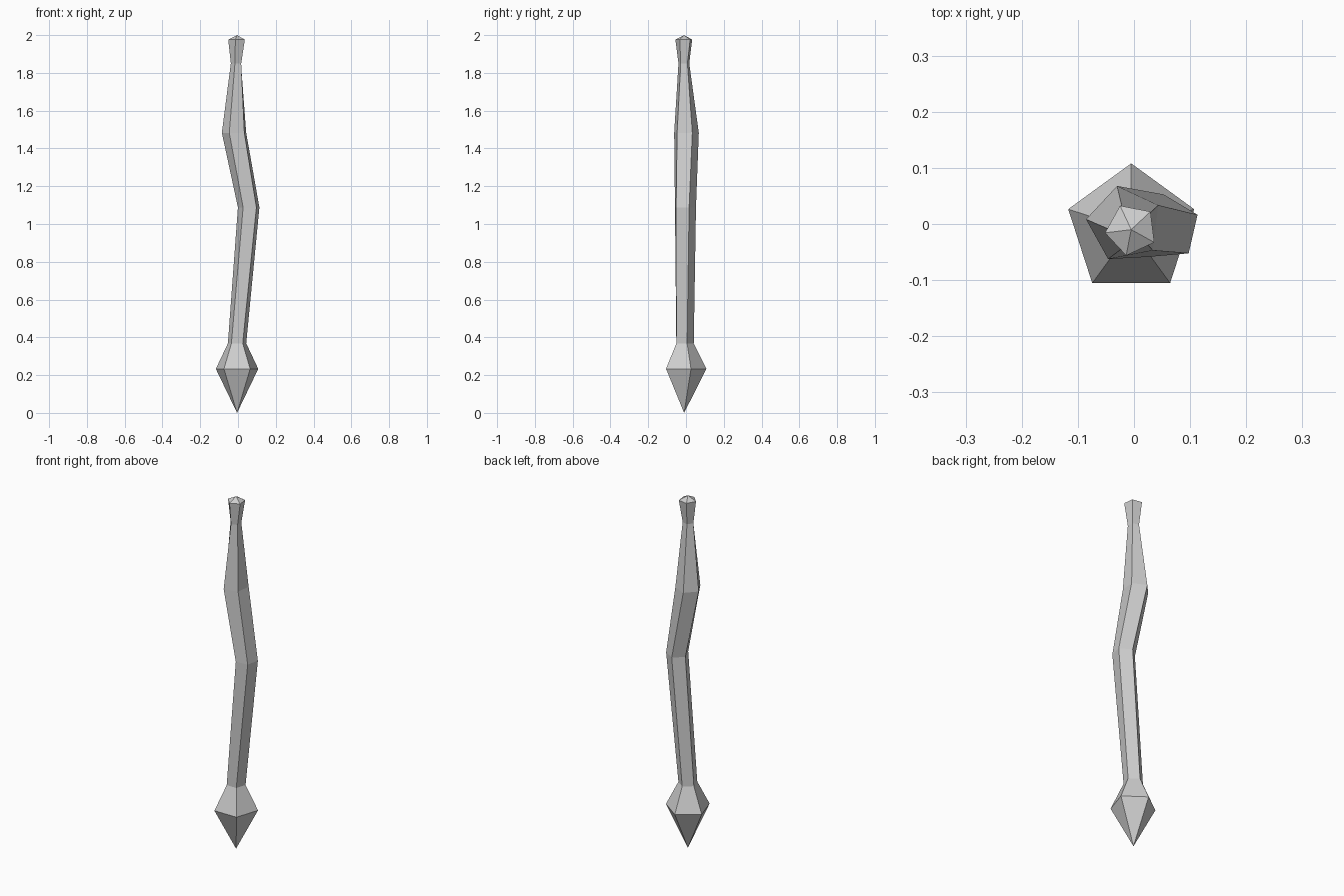
import bpy, bmesh, math

cube = bpy.data.objects.get("Cube")
if cube:
    bpy.data.objects.remove(cube, do_unlink=True)

SIDES = 5
AXIS_X, AXIS_Y = -0.005, -0.01

# One flat grey for the whole stalk
grey = bpy.data.materials.new("light_grey")
grey.use_nodes = True
colour = (0.62, 0.62, 0.62, 1.0)
grey.diffuse_color = colour
grey.node_tree.nodes["Principled BSDF"].inputs["Base Color"].default_value = colour

# Cross-sections, bottom to top: centre x, centre y, height, radius, twist in degrees
sections = [
    (AXIS_X, AXIS_Y, 0.233, 0.118, 0),     # bulb
    (AXIS_X, AXIS_Y, 0.368, 0.051, 0),     # neck above the bulb
    (0.058, -0.007, 1.088, 0.060, 5),      # lower bend
    (-0.017, 0.0, 1.483, 0.069, 11),       # upper bend
    (-0.008, -0.011, 1.85, 0.030, 20),     # narrow waist
    (AXIS_X, AXIS_Y, 1.976, 0.047, 25),    # flared head
]


def add_ring(bm, x, y, z, radius, twist):
    """Regular polygon with one corner towards the back, then twisted."""
    ring = []
    for i in range(SIDES):
        a = math.radians(90 + twist) + math.tau * i / SIDES
        ring.append(bm.verts.new((x + radius * math.cos(a), y + radius * math.sin(a), z)))
    return ring


def add_fan(bm, ring, tip):
    for i in range(SIDES):
        bm.faces.new((ring[i], ring[(i + 1) % SIDES], tip))


bm = bmesh.new()
rings = [add_ring(bm, *s) for s in sections]

# Sides between neighbouring cross-sections
for low, high in zip(rings, rings[1:]):
    for i in range(SIDES):
        j = (i + 1) % SIDES
        bm.faces.new((low[i], low[j], high[j], high[i]))

# Pointed foot and shallow cap
add_fan(bm, rings[0], bm.verts.new((AXIS_X, AXIS_Y, 0.0)))
add_fan(bm, rings[-1], bm.verts.new((AXIS_X, AXIS_Y, 2.0)))
bmesh.ops.recalc_face_normals(bm, faces=bm.faces[:])

mesh = bpy.data.meshes.new("bent_stalk")
bm.to_mesh(mesh)
bm.free()
mesh.materials.append(grey)
stalk = bpy.data.objects.new("bent_stalk", mesh)
bpy.context.collection.objects.link(stalk)
